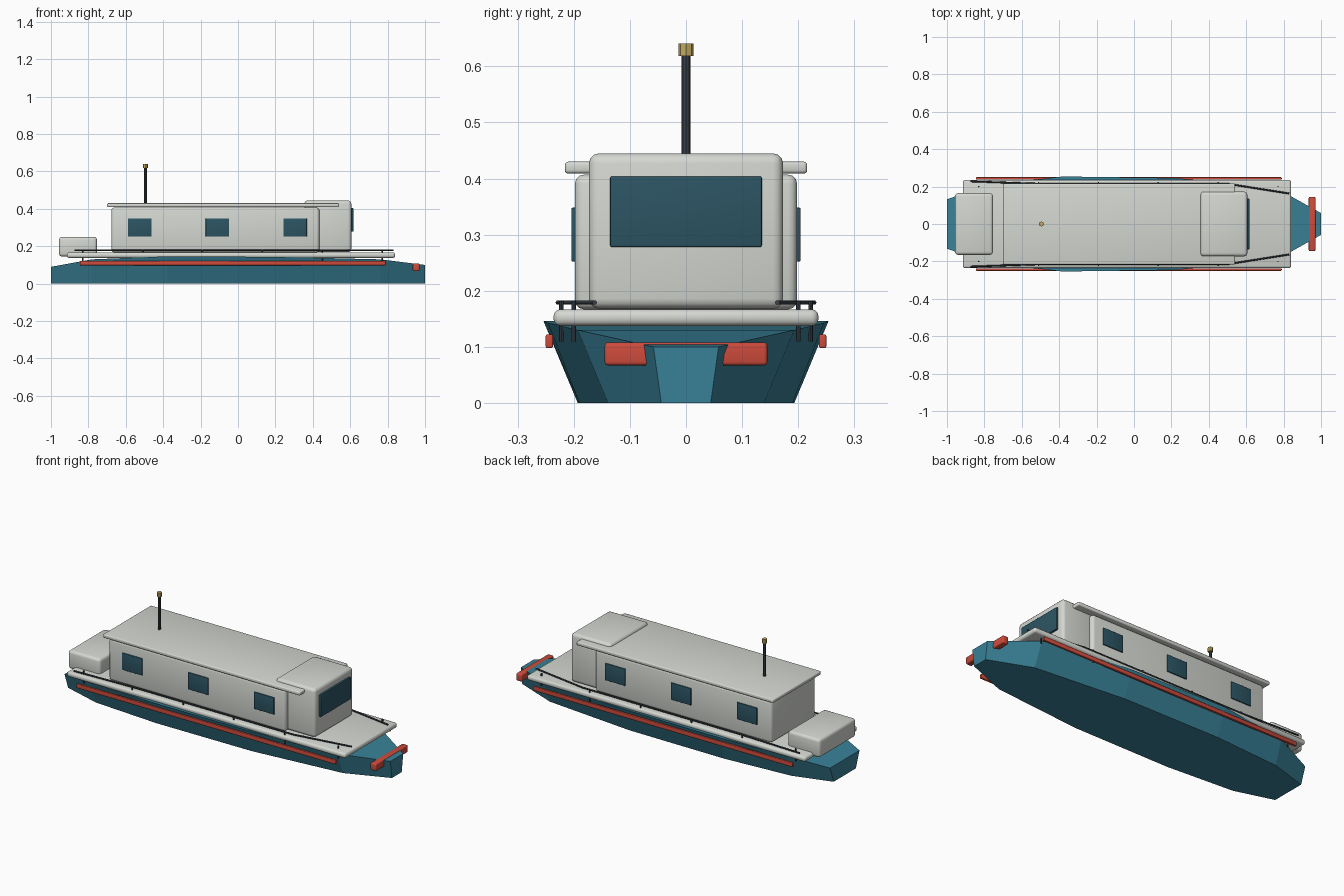
import bpy, bmesh
from math import pi

if "Cube" in bpy.data.objects:
    bpy.data.objects.remove(bpy.data.objects["Cube"])


def material(name, rgb):
    m = bpy.data.materials.new(name)
    m.diffuse_color = (*rgb, 1)
    m.use_nodes = True
    m.node_tree.nodes["Principled BSDF"].inputs["Base Color"].default_value = m.diffuse_color
    return m


TEAL = material("hull_paint", (0.04, 0.22, 0.31))
RED = material("fender_red", (0.62, 0.07, 0.045))
GLASS = material("glass", (0.025, 0.09, 0.125))
DARK = material("dark_metal", (0.04, 0.05, 0.06))
GOLD = material("lamp_gold", (0.55, 0.4, 0.12))
PALE = material("pale_grey", (0.66, 0.68, 0.64))


def finish(ob, name, mat):
    ob.name = name
    if mat:
        ob.data.materials.append(mat)
    return ob


def box(name, x, y, z, mat=PALE, bevel=0.0):
    """Box from (min, max) ranges, with an optional rounded edge."""
    bpy.ops.mesh.primitive_cube_add(size=1)
    ob = finish(bpy.context.object, name, mat)
    for v in ob.data.vertices:
        v.co = [r[0] if c < 0 else r[1] for c, r in zip(v.co, (x, y, z))]
    if bevel:
        mod = ob.modifiers.new("bevel", 'BEVEL')
        mod.width, mod.segments = bevel, 3
        bpy.ops.object.modifier_apply(modifier="bevel")
        bpy.ops.object.shade_smooth_by_angle(angle=pi / 6)
    return ob


def tube(name, x, y, z0, z1, r, mat, sides=8):
    bpy.ops.mesh.primitive_cylinder_add(vertices=sides, radius=r, depth=z1 - z0,
                                        location=(x, y, (z0 + z1) / 2))
    return finish(bpy.context.object, name, mat)


# Hull: lofted flared sections (x, bottom half width, top half width, top z)
sections = [(-1, 0.10, 0.132, 0.09), (-0.78, 0.165, 0.21, 0.13),
            (-0.38, 0.193, 0.254, 0.146), (0.22, 0.190, 0.246, 0.143),
            (0.76, 0.139, 0.193, 0.130), (1, 0.044, 0.058, 0.10)]
bm = bmesh.new()
rings = [[bm.verts.new(p) for p in ((x, -b, 0), (x, b, 0), (x, t, z), (x, -t, z))]
         for x, b, t, z in sections]
for a, b in zip(rings, rings[1:]):
    for i in range(4):
        j = (i + 1) % 4
        bm.faces.new((a[i], a[j], b[j], b[i]))
bm.faces.new(rings[0])
bm.faces.new(rings[-1])
bmesh.ops.recalc_face_normals(bm, faces=bm.faces)
mesh = bpy.data.meshes.new("hull")
bm.to_mesh(mesh)
bm.free()
hull = bpy.data.objects.new("hull", mesh)
bpy.context.collection.objects.link(hull)
finish(hull, "hull", TEAL)

# Deck, cabin, roof, wheelhouse and stern locker
box("deck", (-0.915, 0.84), (-0.236, 0.236), (0.1375, 0.167), bevel=0.012)
box("cabin", (-0.677, 0.435), (-0.198, 0.198), (0.167, 0.407), bevel=0.016)
box("roof", (-0.70, 0.54), (-0.216, 0.216), (0.409, 0.43), bevel=0.006)
box("wheelhouse", (0.355, 0.606), (-0.173, 0.173), (0.168, 0.445), bevel=0.018)
box("stern_locker", (-0.957, -0.754), (-0.165, 0.165), (0.145, 0.25), bevel=0.016)

# Windows
box("windscreen", (0.60, 0.617), (-0.135, 0.135), (0.278, 0.404), GLASS, 0.003)
for side in (-1, 1):
    tag = "left" if side > 0 else "right"
    for i, x in enumerate((-0.525, -0.11, 0.305)):
        box(f"{tag}_window_{i + 1}", (x - 0.063, x + 0.063),
            sorted((side * 0.19, side * 0.204)), (0.252, 0.348), GLASS, 0.002)

    # Side rubbing strake
    box(f"{tag}_strake", (-0.845, 0.79), sorted((side * 0.237, side * 0.25)),
        (0.098, 0.122), RED, 0.003)

    # Low grab rail following the deck edge
    cu = bpy.data.curves.new(f"{tag}_rail", 'CURVE')
    cu.dimensions = '3D'
    cu.bevel_depth, cu.bevel_resolution = 0.0045, 1
    cu.use_fill_caps = True
    path = [(-0.875, 0.228), (-0.5, 0.215), (0.5, 0.215), (0.83, 0.163)]
    sp = cu.splines.new('POLY')
    sp.points.add(len(path) - 1)
    for p, (x, y) in zip(sp.points, path):
        p.co = (x, side * y, 0.179, 1)
    rail = bpy.data.objects.new(f"{tag}_rail", cu)
    bpy.context.collection.objects.link(rail)
    cu.materials.append(DARK)

    # Rail posts
    for i in range(6):
        y = 0.2 if i in (0, 5) else 0.222
        tube(f"{tag}_rail_post_{i + 1}", -0.83 + 0.32 * i, side * y,
             0.11, 0.182, 0.004, DARK)

# Bow fender passing through the stem
box("bow_fender", (0.934, 0.97), (-0.145, 0.145), (0.067, 0.108), RED, 0.006)

# Mast with lamp
tube("mast", -0.495, 0, 0.425, 0.622, 0.0078, DARK)
tube("mast_lamp", -0.495, 0, 0.618, 0.641, 0.0135, GOLD)
